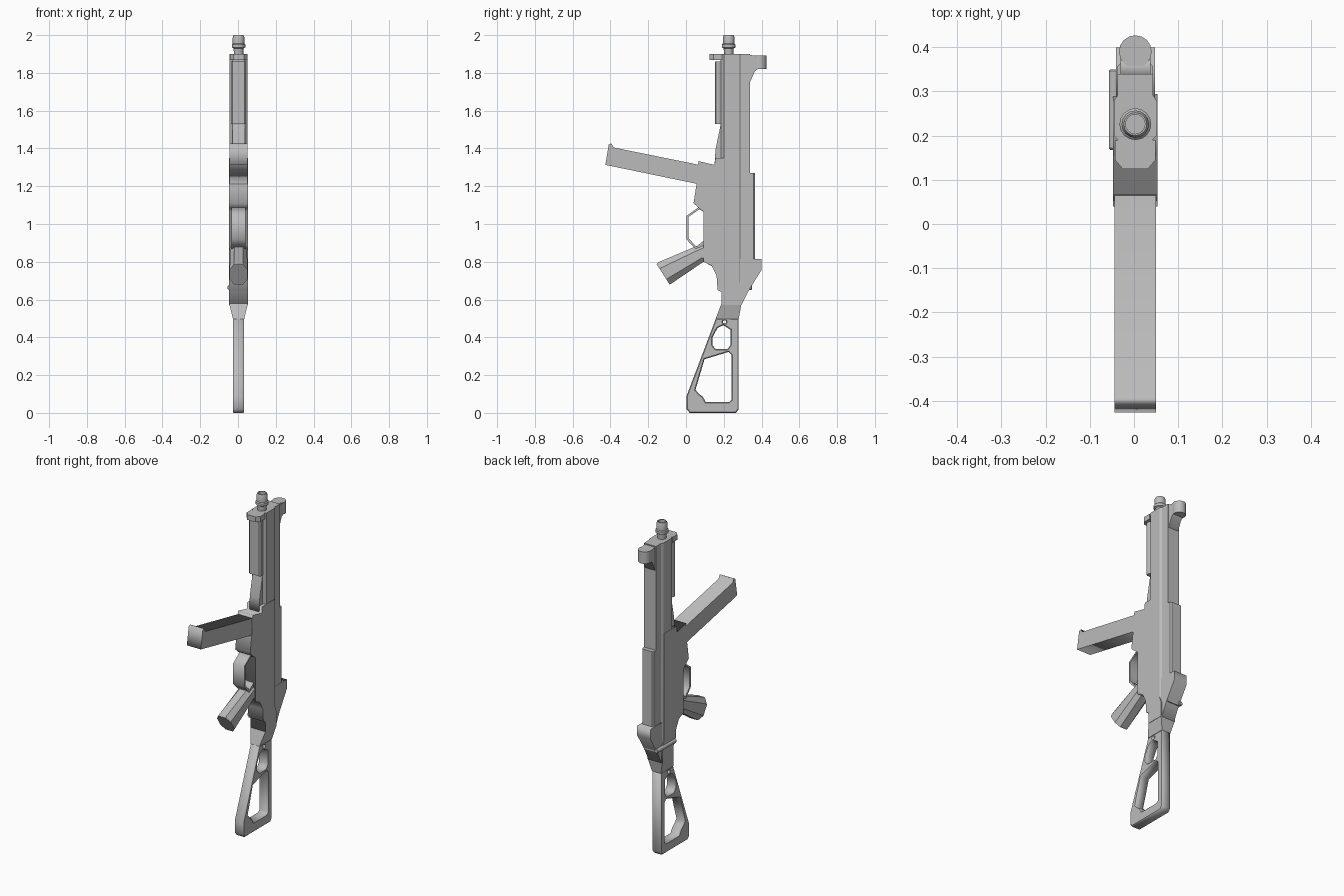
import bpy, bmesh, math
from mathutils import Matrix, Vector

if "Cube" in bpy.data.objects:
    bpy.data.objects.remove(bpy.data.objects["Cube"], do_unlink=True)

CX = 0.003  # centre plane of the symmetrical parts

grey = bpy.data.materials.new("plain grey")
grey.use_nodes = True
grey.diffuse_color = (0.5, 0.5, 0.5, 1)
grey.node_tree.nodes["Principled BSDF"].inputs["Base Color"].default_value = (0.5, 0.5, 0.5, 1)


def finish(name, bm):
    """Turn a bmesh into a named object with the shared material."""
    bmesh.ops.remove_doubles(bm, verts=bm.verts, dist=0.0001)
    bmesh.ops.recalc_face_normals(bm, faces=bm.faces)
    mesh = bpy.data.meshes.new(name)
    bm.to_mesh(mesh)
    bm.free()
    mesh.materials.append(grey)
    obj = bpy.data.objects.new(name, mesh)
    bpy.context.collection.objects.link(obj)
    return obj


def side_plate(name, outline, half, holes=(), chamfer=0.0):
    """Side profile in (y, z), with optional holes, thickened along x."""
    curve = bpy.data.curves.new(name, "CURVE")
    curve.dimensions = "2D"
    curve.fill_mode = "BOTH"
    curve.extrude = half - chamfer
    curve.bevel_depth = chamfer
    curve.bevel_resolution = 0
    curve.offset = -chamfer
    for loop in (outline, *holes):
        spline = curve.splines.new("POLY")
        spline.points.add(len(loop) - 1)
        for point, (y, z) in zip(spline.points, loop):
            point.co = (y, z, 0, 1)
        spline.use_cyclic_u = True
    helper = bpy.data.objects.new(name, curve)
    mesh = bpy.data.meshes.new_from_object(helper)
    bm = bmesh.new()
    bm.from_mesh(mesh)
    bpy.data.objects.remove(helper)
    bpy.data.curves.remove(curve)
    bpy.data.meshes.remove(mesh)
    bm.transform(Matrix(((0, 0, 1, CX), (1, 0, 0, 0), (0, 1, 0, 0), (0, 0, 0, 1))))
    return finish(name, bm)


def loft(name, rings):
    """Skin between rings of equal length and cap both ends."""
    bm = bmesh.new()
    rows = [[bm.verts.new(p) for p in ring] for ring in rings]
    n = len(rows[0])
    for a, b in zip(rows, rows[1:]):
        for i in range(n):
            j = (i + 1) % n
            bm.faces.new((a[i], a[j], b[j], b[i]))
    bm.faces.new(rows[0])
    bm.faces.new(rows[-1])
    return finish(name, bm)


def mirrored_ring(half_outline, z):
    """Full plan outline from (half width, y) points on one side."""
    right = [(CX + w, y, z) for w, y in half_outline]
    left = [(CX - w, y, z) for w, y in reversed(half_outline)]
    return right + left


def upright(name, half_outline, low, high):
    return loft(name, [mirrored_ring(half_outline, z) for z in (low, high)])


def turned(name, centre, axis, profile, sides=16):
    """Round part from (radius, distance) points along an axis."""
    turn = Vector(axis).to_track_quat("Z", "Y")
    rings = [[Vector(centre) + turn @ Vector((r * math.cos(t), r * math.sin(t), d))
              for t in (math.tau * i / sides for i in range(sides))]
             for r, d in profile]
    obj = loft(name, rings)
    bpy.ops.object.select_all(action="DESELECT")
    obj.select_set(True)
    bpy.context.view_layer.objects.active = obj
    bpy.ops.object.shade_smooth_by_angle(angle=math.radians(30))


# Long upper housing with chamfered front and narrower back rail
upright("upper_housing", [(0.031, 0.183), (0.048, 0.2), (0.048, 0.28),
                          (0.04, 0.292), (0.04, 0.34)], 0.65, 1.9)

# Lower housing, magazine socket and tail
side_plate("lower_housing", [
    (0.156, 1.35), (0.151, 1.313), (0.066, 1.333), (0.056, 1.213), (0.04, 1.11),
    (0.066, 1.086), (0.093, 1.065), (0.093, 0.8), (0.135, 0.779), (0.162, 0.726),
    (0.167, 0.65), (0.188, 0.64), (0.188, 0.572), (0.294, 0.572), (0.294, 0.66),
    (0.28, 0.7), (0.28, 1.35)], 0.05)
side_plate("front_slope", [(0.19, 1.55), (0.183, 1.525), (0.156, 1.393),
                           (0.151, 1.31), (0.22, 1.31), (0.22, 1.55)], 0.033)
side_plate("back_block", [(0.28, 0.815), (0.4, 0.815), (0.4, 0.757),
                          (0.331, 0.646), (0.294, 0.572), (0.28, 0.572)], 0.044)
upright("back_cover", [(0.04, 0.335), (0.04, 0.357), (0.032, 0.366)], 0.81, 1.27)

# Magazine with a raised lip at its end
side_plate("magazine", [(-0.427, 1.313), (-0.409, 1.42), (-0.395, 1.427),
                        (-0.383, 1.405), (0.09, 1.309), (0.09, 1.206)], 0.047)

# Trigger guard loop
side_plate("trigger_guard",
           [(0.003, 1.043), (0.066, 1.088), (0.1, 1.075), (0.1, 0.89),
            (0.05, 0.868), (0.003, 0.918)], 0.037,
           [[(0.013, 1.037), (0.07, 1.078), (0.093, 1.065), (0.093, 0.911),
             (0.054, 0.88), (0.013, 0.925)]])


# Eight-sided grip
def grip_ring(top, bottom, half):
    top, bottom = Vector(top), Vector(bottom)
    plan = [(0.5, 0), (1, 0.25), (1, 0.75), (0.5, 1)]
    pts = [(w * half, top.lerp(bottom, t)) for w, t in plan]
    return ([(CX + w, *p) for w, p in pts] + [(CX - w, *p) for w, p in reversed(pts)])


loft("grip", [grip_ring((-0.155, 0.787), (-0.087, 0.68), 0.047),
              grip_ring((-0.148, 0.797), (-0.08, 0.683), 0.047),
              grip_ring((0.06, 0.885), (0.093, 0.8), 0.045),
              grip_ring((0.12, 0.92), (0.14, 0.775), 0.045)])

# Neck narrowing into the open stock
loft("stock_neck", [mirrored_ring([(w, front), (w, back)], z) for w, front, back, z in
                    [(0.05, 0.188, 0.294, 0.58), (0.03, 0.157, 0.279, 0.498)]])
pin_hole = [(0.204 + 0.009 * math.cos(t), 0.482 + 0.009 * math.sin(t))
            for t in (math.tau * i / 8 for i in range(8))]
side_plate("stock",
           [(0.003, 0.02), (0.02, 0.0), (0.265, 0.0), (0.279, 0.02),
            (0.279, 0.5), (0.158, 0.5), (0.003, 0.09)], 0.03,
           [[(0.05, 0.122), (0.098, 0.284), (0.225, 0.323), (0.241, 0.307),
             (0.241, 0.07), (0.228, 0.058), (0.104, 0.058), (0.09, 0.085), (0.07, 0.1)],
            [(0.14, 0.36), (0.14, 0.4), (0.167, 0.45), (0.198, 0.464), (0.236, 0.44),
             (0.236, 0.36), (0.22, 0.339), (0.156, 0.339)],
            pin_hole], chamfer=0.005)

# Front rail and its end bracket
upright("front_rail", [(0.032, 0.153), (0.04, 0.16), (0.04, 0.171), (0.033, 0.19)], 1.53, 1.86)
upright("front_bracket", [(0.028, 0.124), (0.046, 0.145), (0.046, 0.19)], 1.868, 1.9)

# Back mount and round knob at the top
side_plate("knob_mount", [(0.33, 1.897), (0.38, 1.888), (0.38, 1.82),
                          (0.365, 1.81), (0.34, 1.753), (0.33, 1.753)], 0.034)
turned("top_knob", (CX, 0.39, 1.82), (0, 0, 1), [(0.037, 0), (0.037, 0.072)])

# Barrel tip
turned("barrel_tip", (CX, 0.226, 1.88), (0, 0, 1),
       [(0.025, 0), (0.025, 0.03), (0.027, 0.05), (0.036, 0.055), (0.036, 0.07),
        (0.031, 0.075), (0.031, 0.108), (0.026, 0.12), (0.022, 0.12), (0.022, 0.1)])

# Cross pin running along one side of the tail
turned("tail_pin", (-0.044, 0.168, 0.664), (0, 1, 0),
       [(0.01, 0), (0.013, 0.004), (0.013, 0.178), (0.01, 0.182)], 12)
